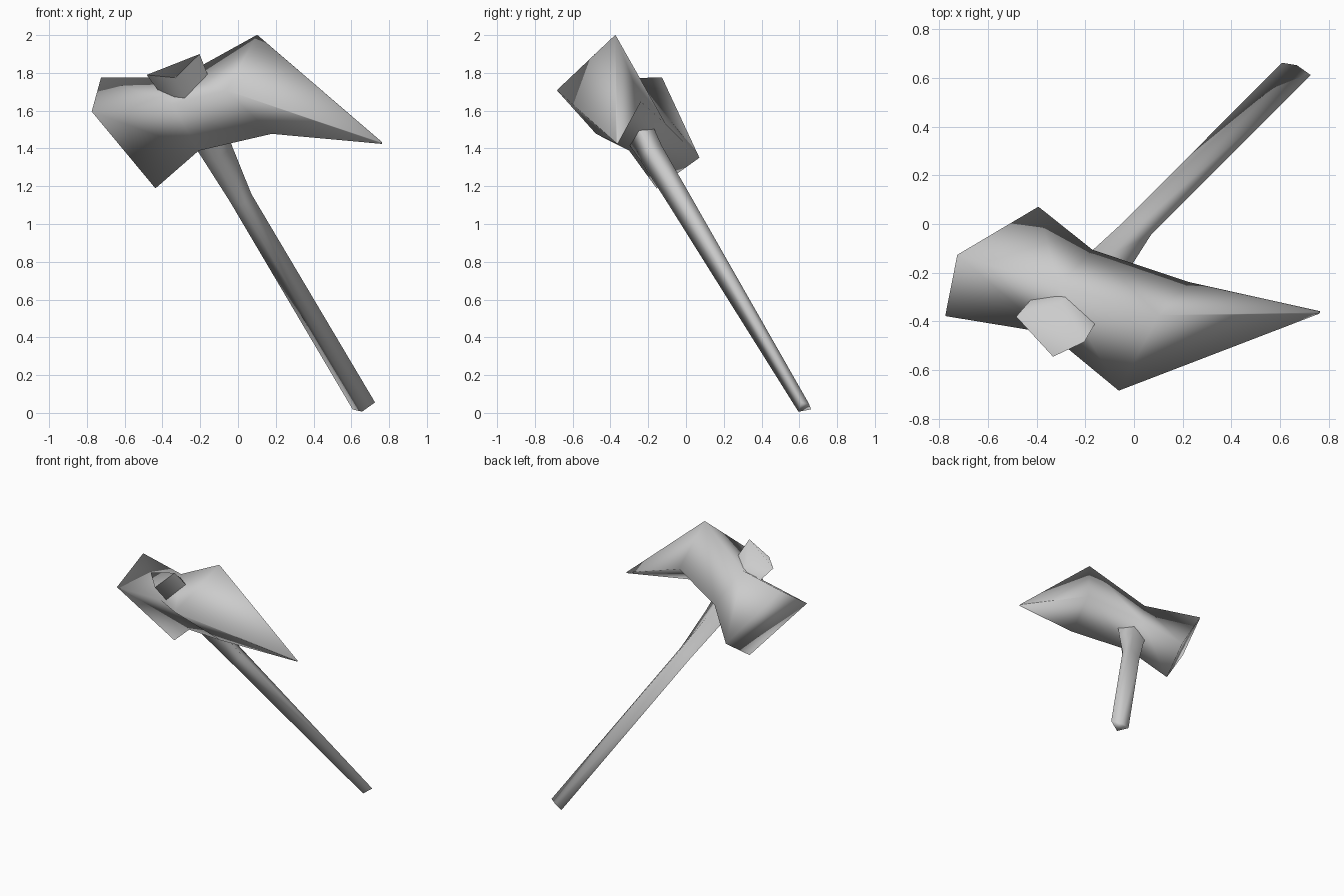
import bpy, bmesh, math
from mathutils import Vector

if "Cube" in bpy.data.objects:
    bpy.data.objects.remove(bpy.data.objects["Cube"])

# Tool frame: along the head, across the head, up the handle
O = Vector((-0.58, -0.14, 1.48))
L = Vector((0.89, -0.38, 0.28))
W = Vector((0.16, 0.81, 0.58))
H = Vector((-0.44, -0.46, 0.77))

grey = bpy.data.materials.new("plain_grey")
grey.diffuse_color = (0.6, 0.6, 0.6, 1)
grey.use_nodes = True
grey.node_tree.nodes["Principled BSDF"].inputs["Base Color"].default_value = grey.diffuse_color


def place(l, w, h):
    return O + L * l + W * w + H * h


def loft(name, rings, angle):
    """Skin a list of equal-length rings and cap both ends."""
    bm = bmesh.new()
    loops = [[bm.verts.new(place(*p)) for p in ring] for ring in rings]
    n = len(loops[0])
    for a, b in zip(loops, loops[1:]):
        for i in range(n):
            j = (i + 1) % n
            bm.faces.new((a[i], a[j], b[j], b[i]))
    bm.faces.new(loops[0])
    bm.faces.new(loops[-1])
    bmesh.ops.recalc_face_normals(bm, faces=bm.faces)
    me = bpy.data.meshes.new(name)
    bm.to_mesh(me)
    bm.free()
    me.materials.append(grey)
    ob = bpy.data.objects.new(name, me)
    bpy.context.collection.objects.link(ob)
    bpy.ops.object.select_all(action='DESELECT')
    ob.select_set(True)
    bpy.context.view_layer.objects.active = ob
    bpy.ops.object.shade_smooth_by_angle(angle=math.radians(angle))
    return ob


def box_ring(l, top, w_top, bottom, w_bottom):
    return [(l, w_top, top), (l, -w_top, top), (l, -w_bottom, bottom), (l, w_bottom, bottom)]


# Head: tilted striking face, narrow waist, wide skewed shoulder, drooping beak
loft("head", [
    [(-0.05, 0.155, 0.285), (-0.05, -0.155, 0.285), (0.05, -0.155, -0.28), (0.05, 0.125, -0.28)],
    box_ring(0.36, 0.16, 0.12, -0.16, 0.12),
    [(0.83, 0.22, 0.21), (0.72, -0.22, 0.20), (0.79, -0.147, -0.18), (0.79, 0.147, -0.18)],
    [(1.245, 0.014, -0.52), (1.245, 0.006, -0.52), (1.245, 0.006, -0.53), (1.245, 0.014, -0.53)],
], 130)


def diamond_ring(h, left, right, front, back):
    return [(0.40 - left, 0, h), (0.40, -front, h), (0.40 + right, 0, h), (0.40, back, h)]


# Handle: lopsided diamond shaft that widens upward, ending in a slanted stub
loft("handle", [
    diamond_ring(-2.02, 0.065, 0.068, 0.052, 0.018),
    diamond_ring(-0.58, 0.085, 0.045, 0.08, 0.045),
    diamond_ring(-0.27, 0.10, 0.085, 0.088, 0.05),
    [(0.265, 0.02, 0.18), (0.44, -0.115, 0.18), (0.555, 0.03, 0.18), (0.40, 0.09, 0.12)],
    [(0.26, 0.0, 0.307), (0.45, -0.115, 0.305), (0.575, 0.025, 0.317), (0.40, 0.08, 0.20)],
], 100)
